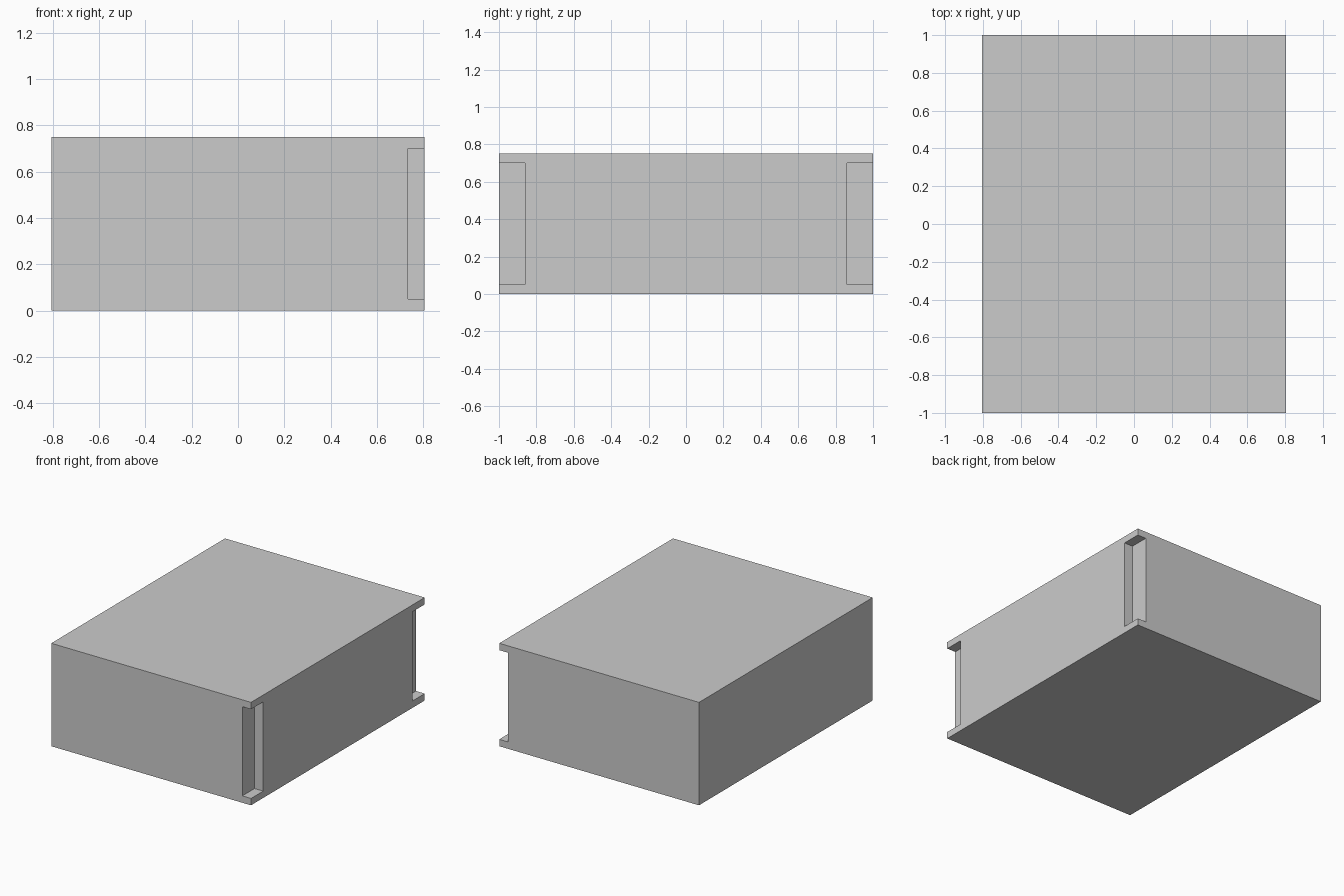
import bpy

if "Cube" in bpy.data.objects:
    bpy.data.objects.remove(bpy.data.objects["Cube"])

W, D, H = 1.61, 2.0, 0.75          # overall size
NX, NY = 0.07, 0.14                # notch depth along x and y
Z0, Z1 = 0.05, 0.70                # notch bottom and top
EXTRA = 0.1                        # cutter overshoot past the faces


def box(name, lo, hi):
    bpy.ops.mesh.primitive_cube_add(
        size=1, location=[(a + b) / 2 for a, b in zip(lo, hi)])
    ob = bpy.context.object
    ob.name = name
    ob.scale = [b - a for a, b in zip(lo, hi)]
    bpy.ops.object.transform_apply(location=True, rotation=False, scale=True)
    return ob


# Main block
body = box("box_body", (-W / 2, -D / 2, 0), (W / 2, D / 2, H))

# Upright notches in the two right-hand corners
for side in (-1, 1):
    ys = sorted((side * (D / 2 - NY), side * (D / 2 + EXTRA)))
    cutter = box("notch_cutter", (W / 2 - NX, ys[0], Z0), (W / 2 + EXTRA, ys[1], Z1))
    cutter.hide_render = True
    mod = body.modifiers.new("corner_notch", 'BOOLEAN')
    mod.operation = 'DIFFERENCE'
    mod.solver = 'EXACT'
    mod.object = cutter
    bpy.context.view_layer.objects.active = body
    bpy.ops.object.modifier_apply(modifier=mod.name)
    bpy.data.objects.remove(cutter)
